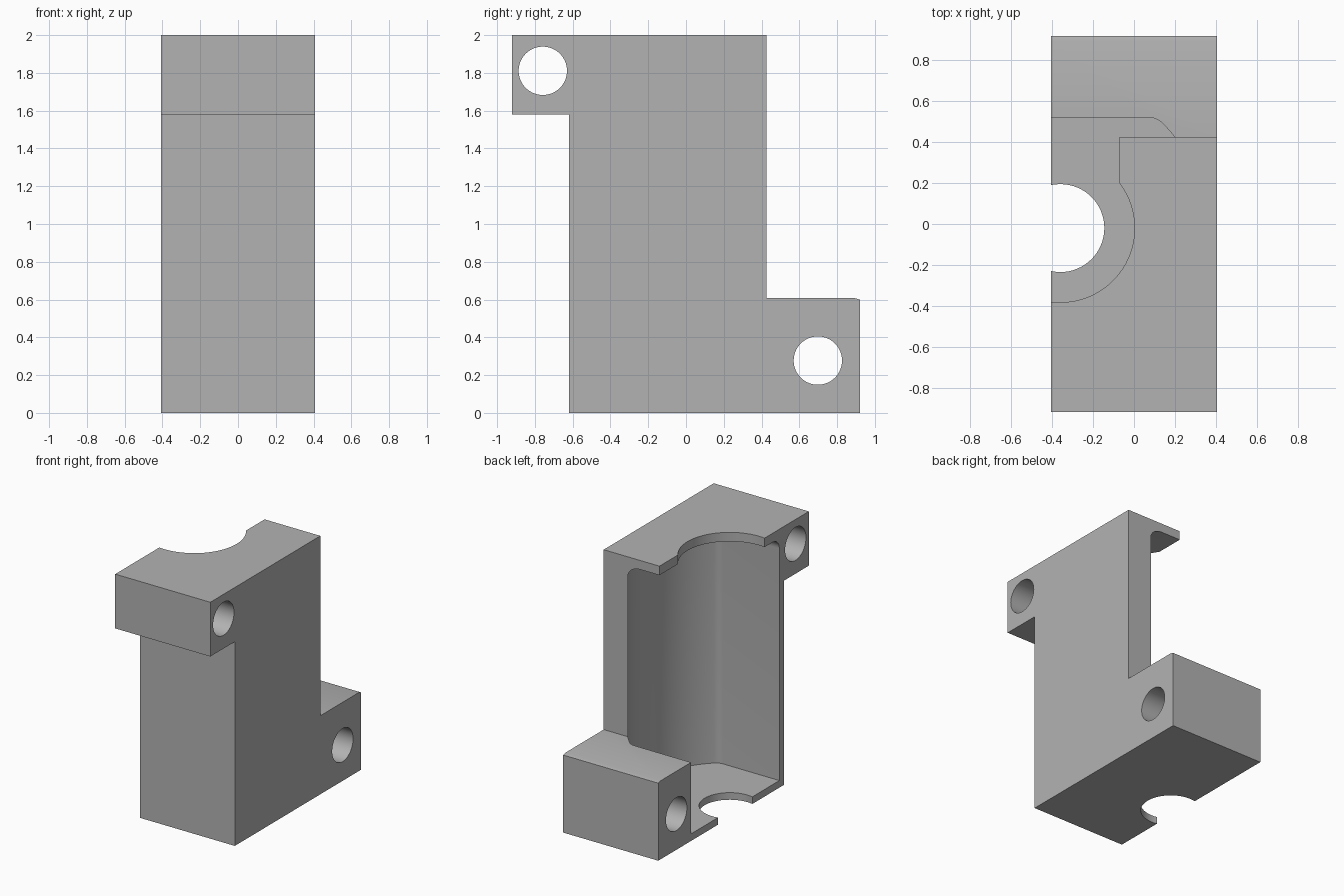
import bpy, bmesh
from math import sin, cos, pi, sqrt, atan2
from mathutils import Matrix

old = bpy.data.objects.get("Cube")
if old:
    bpy.data.objects.remove(old, do_unlink=True)

CX, CY = -0.36, -0.02      # axis of the round housing
HALF, RADIUS = 0.54, 0.715  # cavity half width and back radius
CORNER, FILLET = 0.085, 0.08
FLOOR, CEILING = 0.055, 1.93


def make_object(name, bm):
    bmesh.ops.recalc_face_normals(bm, faces=bm.faces)
    mesh = bpy.data.meshes.new(name)
    bm.to_mesh(mesh)
    bm.free()
    ob = bpy.data.objects.new(name, mesh)
    bpy.context.collection.objects.link(ob)
    return ob


def loft(name, rings):
    """Closed solid through rings of equal point count."""
    bm = bmesh.new()
    loops = [[bm.verts.new(p) for p in ring] for ring in rings]
    for a, b in zip(loops, loops[1:]):
        for i in range(len(a)):
            j = (i + 1) % len(a)
            bm.faces.new((a[i], a[j], b[j], b[i]))
    bm.faces.new(loops[0])
    bm.faces.new(loops[-1])
    return make_object(name, bm)


def cylinder(name, radius, depth, centre, along_x=False):
    bm = bmesh.new()
    turn = Matrix.Rotation(pi / 2, 4, 'Y') if along_x else Matrix()
    bmesh.ops.create_cone(bm, cap_ends=True, segments=64, radius1=radius, radius2=radius,
                          depth=depth, matrix=Matrix.Translation(centre) @ turn)
    return make_object(name, bm)


def box(name, x0, x1, y0, y1, z0, z1):
    ring = [(x0, y0), (x1, y0), (x1, y1), (x0, y1)]
    return loft(name, [[(x, y, z) for x, y in ring] for z in (z0, z1)])


def cavity_ring(inset, z):
    """Flat sides, small rounded corners and a large round back."""
    oy = HALF - CORNER
    ox = sqrt((RADIUS - CORNER) ** 2 - oy ** 2)
    a = atan2(oy, ox)
    r = CORNER - inset
    half = []
    for i in range(9):
        t = pi / 2 + (a - pi / 2) * i / 8
        half.append((ox + r * cos(t), oy + r * sin(t)))
    for i in range(1, 17):
        t = a * (1 - i / 16)
        half.append(((RADIUS - inset) * cos(t), (RADIUS - inset) * sin(t)))
    half.insert(0, (-0.3, HALF - inset))
    ring = half + [(x, -y) for x, y in reversed(half[:-1])]
    return [(CX + x, CY + y, z) for x, y in ring]


# Body: side profile with the upper front lug and the lower back lug
side = [(-0.62, 0), (0.92, 0), (0.92, 0.6), (0.89, 0.608), (0.425, 0.608),
        (0.425, 2), (-0.92, 2), (-0.92, 1.58), (-0.62, 1.58)]
body = loft("motor_housing", [[(x, y, z) for y, z in side] for x in (-0.407, 0.407)])

# Cavity with a filleted ceiling
rings = [cavity_ring(0, FLOOR)]
for i in range(9):
    t = pi / 2 * i / 8
    rings.append(cavity_ring(FILLET * (1 - cos(t)), CEILING - FILLET * (1 - sin(t))))

cutters = [
    loft("cavity_cutter", rings),
    cylinder("top_opening_cutter", 0.363, 0.4, (CX, CY, 2.05)),
    box("top_slot_cutter", -0.6, -0.07, CY, 0.6, 1.84, 2.2),
    cylinder("floor_hole_cutter", 0.215, 0.3, (CX, CY, 0)),
    cylinder("upper_bolt_cutter", 0.128, 2, (0, -0.758, 1.811), True),
    cylinder("lower_bolt_cutter", 0.128, 2, (0, 0.698, 0.277), True),
]
for cutter in cutters:
    cutter.hide_render = True
    mod = body.modifiers.new(cutter.name, 'BOOLEAN')
    mod.operation = 'DIFFERENCE'
    mod.solver = 'EXACT'
    mod.object = cutter

# Bake the cuts and drop the cutters
graph = bpy.context.evaluated_depsgraph_get()
graph.update()
baked = bpy.data.meshes.new_from_object(body.evaluated_get(graph))
body.modifiers.clear()
body.data = baked
for cutter in cutters:
    bpy.data.objects.remove(cutter, do_unlink=True)

# Single grey material
grey = bpy.data.materials.new("plain_grey")
grey.use_nodes = True
colour = (0.45, 0.45, 0.45, 1)
grey.diffuse_color = colour
grey.node_tree.nodes["Principled BSDF"].inputs["Base Color"].default_value = colour
body.data.materials.clear()
body.data.materials.append(grey)

# Smooth curved walls, sharp edges kept
bpy.ops.object.select_all(action='DESELECT')
body.select_set(True)
bpy.context.view_layer.objects.active = body
bpy.ops.object.shade_smooth_by_angle(angle=pi / 6)
